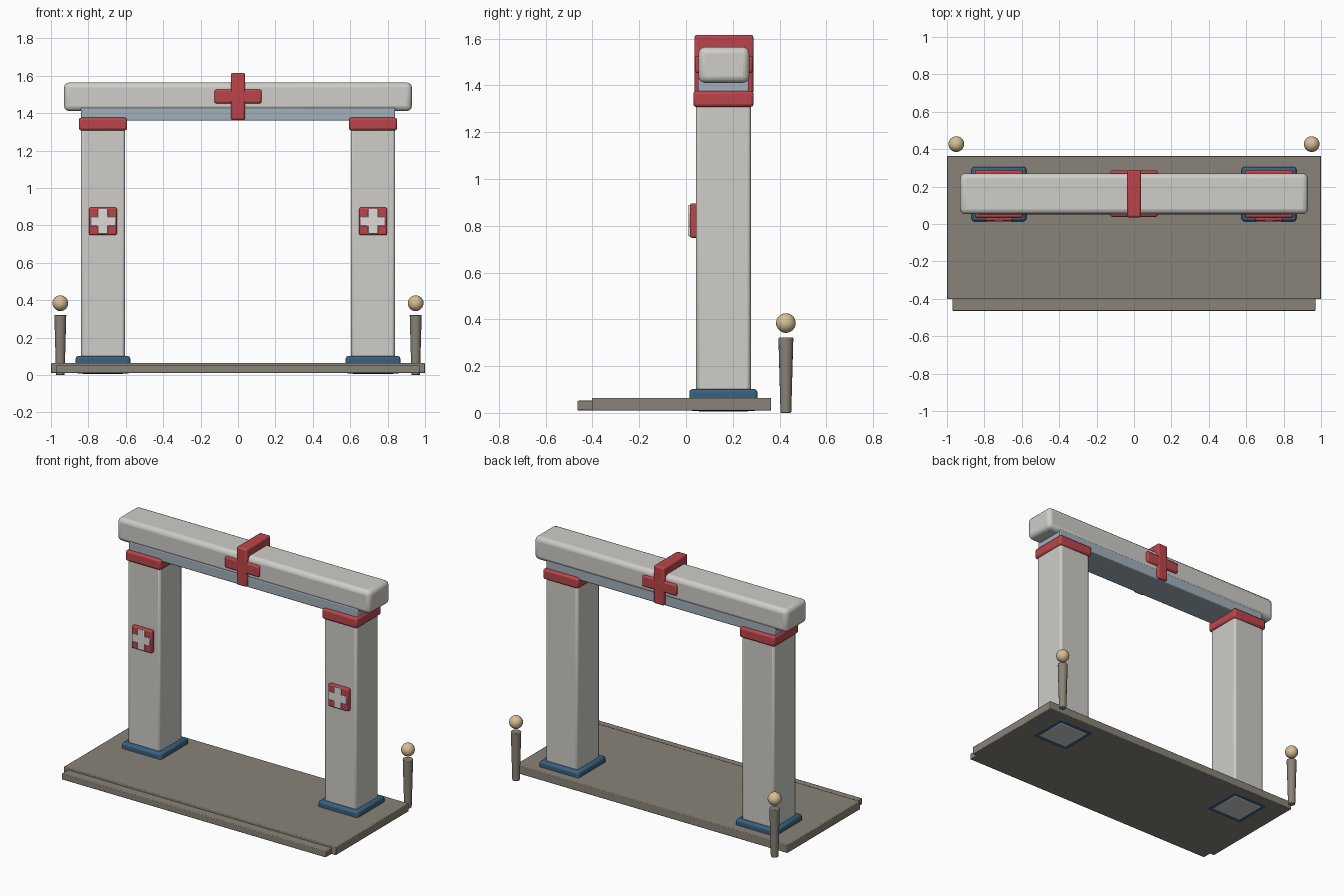
import bpy

if "Cube" in bpy.data.objects:
    bpy.data.objects.remove(bpy.data.objects["Cube"])

def material(name, rgb):
    m = bpy.data.materials.new(name)
    m.diffuse_color = (*rgb, 1)
    m.use_nodes = True
    m.node_tree.nodes["Principled BSDF"].inputs["Base Color"].default_value = m.diffuse_color
    return m

STONE = material("pale_stone", (0.62, 0.61, 0.58))
PAVING = material("paving", (0.25, 0.23, 0.19))
RED = material("red_paint", (0.50, 0.06, 0.07))
BLUE = material("blue_paint", (0.04, 0.12, 0.21))
STEEL = material("blue_grey", (0.36, 0.44, 0.50))
WHITE = material("white_paint", (0.72, 0.71, 0.69))
LAMP = material("lamp_glow", (0.68, 0.52, 0.30))

def finish(obj, name, mat, bevel=0, segments=2):
    obj.name = name
    obj.data.materials.append(mat)
    if bevel:
        mod = obj.modifiers.new("bevel", 'BEVEL')
        mod.width = bevel
        mod.segments = segments
    bpy.ops.object.shade_smooth_by_angle()
    return obj

def box(name, x, y, z, mat, bevel=0.006, segments=2):
    """Bevelled box from (min, max) ranges."""
    r = (x, y, z)
    bpy.ops.mesh.primitive_cube_add(size=1, location=[(a + b) / 2 for a, b in r])
    obj = bpy.context.object
    obj.scale = [b - a for a, b in r]
    bpy.ops.object.transform_apply(location=False, rotation=False, scale=True)
    return finish(obj, name, mat, bevel, segments)

def around(c, half):
    return (c - half, c + half)

# paved platform and its front step
box("platform", (-1, 1), (-0.402, 0.364), (0.01, 0.064), PAVING, 0.004)
box("front_step", (-0.97, 0.97), (-0.464, -0.39), (0.011, 0.052), PAVING, 0.004)

for side, s in (("left", -1), ("right", 1)):
    cx = s * 0.722
    # pillar with blue foot and red capital
    box(side + "_pillar", around(cx, 0.118), (0.043, 0.277), (0.006, 1.33), STONE, 0.014)
    box(side + "_pillar_foot", around(cx, 0.146), (0.014, 0.306), (0.008, 0.102), BLUE, 0.014)
    box(side + "_capital", around(cx, 0.129), (0.031, 0.289), (1.308, 1.376), RED, 0.012)
    # square badge with a pale cross
    box(side + "_badge", around(cx, 0.074), (0.017, 0.05), (0.748, 0.896), RED, 0.008)
    box(side + "_badge_upright", around(cx, 0.026), (0.010, 0.04), (0.755, 0.889), WHITE, 0.004)
    box(side + "_badge_bar", around(cx, 0.067), (0.010, 0.04), (0.796, 0.848), WHITE, 0.004)
    # rear lamp post
    bpy.ops.mesh.primitive_cone_add(vertices=16, radius1=0.023, radius2=0.032,
                                    depth=0.322, location=(s * 0.95, 0.427, 0.161))
    finish(bpy.context.object, side + "_lamp_post", PAVING, 0.004)
    bpy.ops.mesh.primitive_uv_sphere_add(segments=24, ring_count=14, radius=0.042,
                                         location=(s * 0.95, 0.427, 0.384))
    finish(bpy.context.object, side + "_lamp_globe", LAMP)

# lintel and the thin strip beneath it
box("lintel_strip", (-0.84, 0.84), (0.052, 0.268), (1.36, 1.43), STEEL, 0.006)
box("lintel", (-0.93, 0.93), (0.053, 0.271), (1.411, 1.564), STONE, 0.028, 3)

# cross wrapping the middle of the lintel
box("cross_upright", around(0, 0.038), (0.036, 0.288), (1.364, 1.616), RED, 0.01)
box("cross_bar", around(0, 0.126), (0.038, 0.286), (1.452, 1.526), RED, 0.01)
